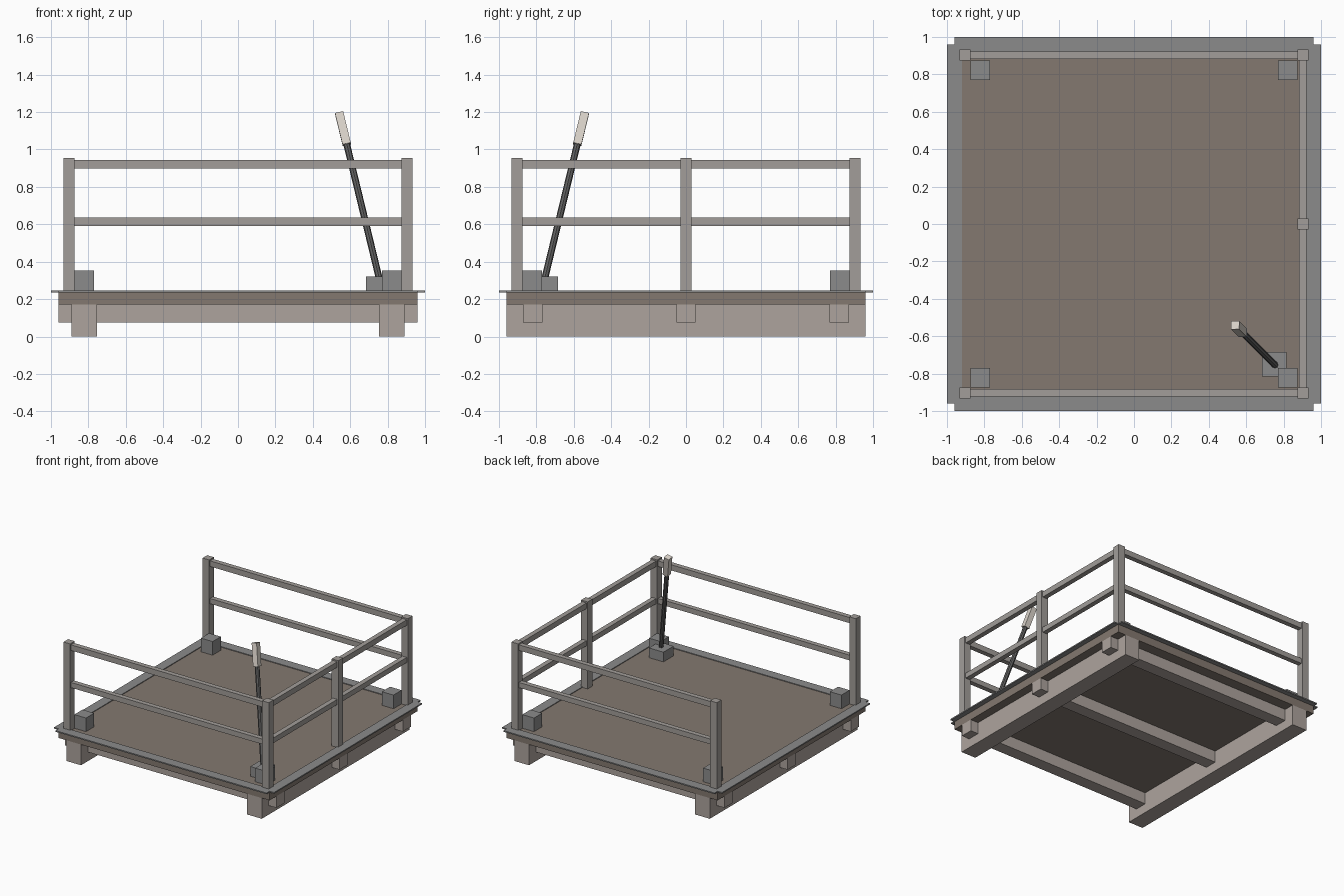
import bpy
from mathutils import Vector

if "Cube" in bpy.data.objects:
    bpy.data.objects.remove(bpy.data.objects["Cube"])


def material(name, rgb):
    m = bpy.data.materials.new(name)
    m.diffuse_color = (*rgb, 1)
    m.use_nodes = True
    m.node_tree.nodes["Principled BSDF"].inputs["Base Color"].default_value = m.diffuse_color
    return m


DECK = material("deck_wood", (0.23, 0.19, 0.16))
BEAM = material("beam_wood", (0.42, 0.37, 0.34))
RAIL = material("rail_paint", (0.36, 0.34, 0.32))
STEEL = material("steel", (0.26, 0.26, 0.26))
DARK = material("dark_steel", (0.12, 0.12, 0.12))
GRIP = material("grip", (0.70, 0.65, 0.59))


def box(name, x, y, z, mat):
    """Axis-aligned box from (min, max) pairs."""
    bpy.ops.mesh.primitive_cube_add(size=1, location=[sum(p) / 2 for p in (x, y, z)])
    ob = bpy.context.object
    ob.name = name
    ob.scale = [p[1] - p[0] for p in (x, y, z)]
    bpy.ops.object.transform_apply(location=False, rotation=False, scale=True)
    ob.data.materials.append(mat)
    return ob


def around(c, half):
    return (c - half, c + half)


# Base: deck, skids and cross beams
box("deck", (-0.96, 0.96), (-0.96, 0.96), (0.17, 0.24), DECK)
for s, side in ((-1, "left"), (1, "right")):
    box(f"{side}_skid", around(s * 0.822, 0.067), (-0.96, 0.96), (0, 0.17), BEAM)
for y, label in ((-0.82, "front"), (0, "middle"), (0.82, "back")):
    box(f"{label}_cross_beam", (-0.96, 0.96), around(y, 0.052), (0.075, 0.171), BEAM)

# Thin edge strips overhanging the deck
for s, a, b in ((-1, "left", "front"), (1, "right", "back")):
    box(f"{a}_edge_strip", around(s * 0.96, 0.04), (-0.96, 0.96), (0.236, 0.246), STEEL)
    box(f"{b}_edge_strip", (-0.96, 0.96), around(s * 0.96, 0.04), (0.236, 0.246), STEEL)

# Guard posts, with corner blocks inside them
for sx, side in ((-1, "left"), (1, "right")):
    for sy, end in ((-1, "front"), (1, "back")):
        box(f"{end}_{side}_post", around(sx * 0.903, 0.03), around(sy * 0.903, 0.03),
            (0.24, 0.955), RAIL)
        box(f"{end}_{side}_block", around(sx * 0.822, 0.053), around(sy * 0.822, 0.053),
            (0.24, 0.352), STEEL)
box("middle_right_post", around(0.903, 0.03), around(0, 0.03), (0.24, 0.955), RAIL)

# Rails on front, back and right; the left side is open
for z, level in (((0.592, 0.635), "mid"), ((0.898, 0.944), "top")):
    for s, end in ((-1, "front"), (1, "back")):
        box(f"{end}_{level}_rail", (-0.89, 0.89), around(s * 0.903, 0.02), z, RAIL)
    box(f"right_{level}_rail", around(0.903, 0.02), (-0.89, 0.89), z, RAIL)

# Control lever leaning towards the middle
box("lever_base", around(0.75, 0.066), around(-0.75, 0.066), (0.24, 0.32), STEEL)
foot, neck, tip = (Vector((0.755 - 0.242 * t, -0.755 + 0.242 * t, 0.31 + t))
                   for t in (0.0, 0.72, 0.882))
tilt = Vector((0, 0, 1)).rotation_difference(tip - foot)

bpy.ops.mesh.primitive_cylinder_add(vertices=8, radius=0.018, depth=(neck - foot).length,
                                    location=(foot + neck) / 2)
rod = bpy.context.object
rod.name = "lever_rod"
rod.data.materials.append(DARK)

grip = box("lever_grip", around(0, 0.0225), around(0, 0.0225),
           around(0, (tip - neck).length / 2 + 0.003), GRIP)
grip.location = (neck + tip) / 2
for ob in (rod, grip):
    ob.rotation_mode = 'QUATERNION'
    ob.rotation_quaternion = tilt
